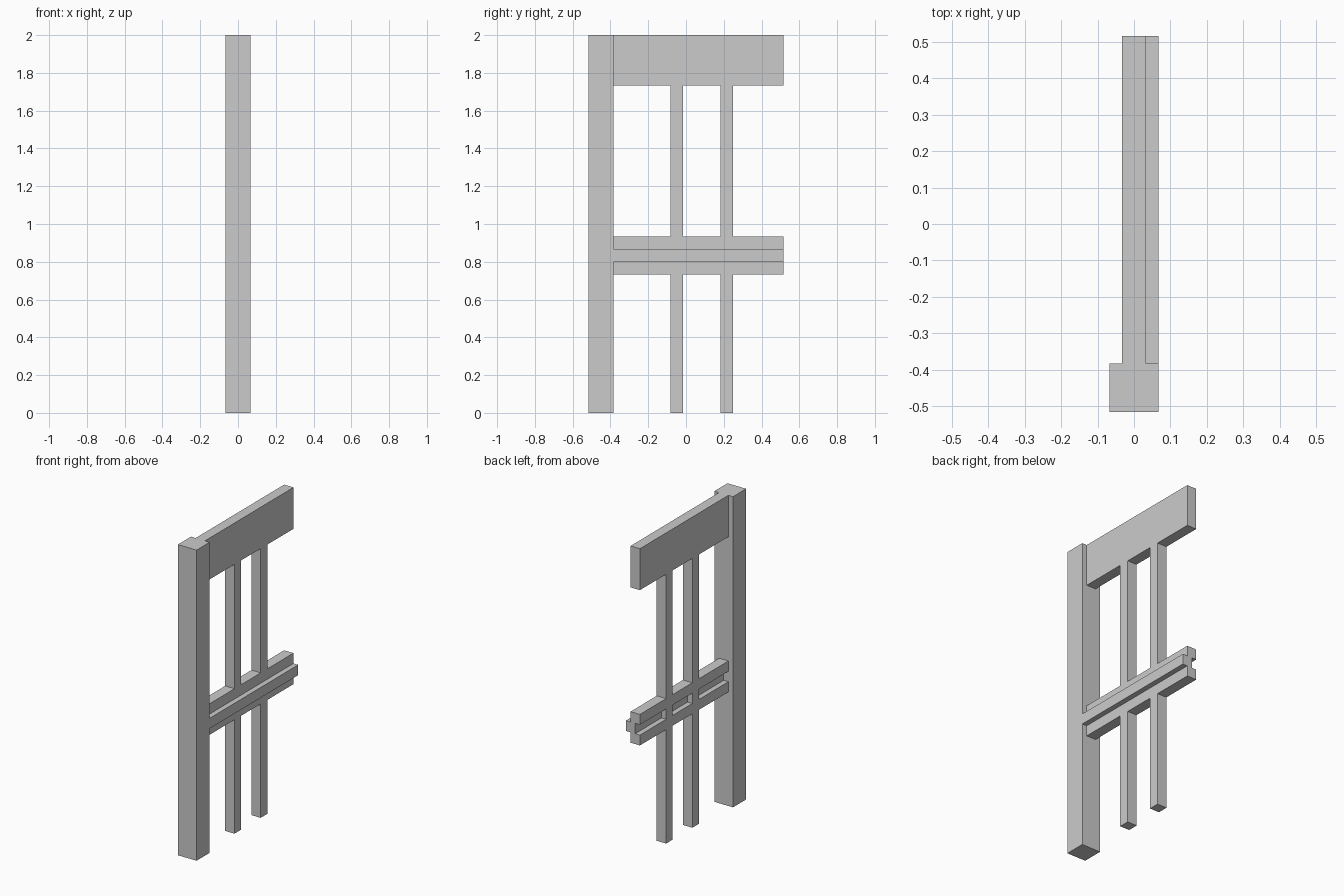
import bpy, bmesh

if "Cube" in bpy.data.objects:
    bpy.data.objects.remove(bpy.data.objects["Cube"])

U = 1 / 30  # module: every dimension is a multiple of this

grey = bpy.data.materials.new("plain grey")
grey.diffuse_color = (0.6, 0.6, 0.6, 1)
grey.use_nodes = True
grey.node_tree.nodes["Principled BSDF"].inputs["Base Color"].default_value = grey.diffuse_color


def prism(name, profile, y0, y1):
    """Extrude an x/z outline along y."""
    bm = bmesh.new()
    face = bm.faces.new([bm.verts.new((x, y0, z)) for x, z in profile])
    ext = bmesh.ops.extrude_face_region(bm, geom=[face])
    verts = [g for g in ext["geom"] if isinstance(g, bmesh.types.BMVert)]
    bmesh.ops.translate(bm, verts=verts, vec=(0, y1 - y0, 0))
    bmesh.ops.recalc_face_normals(bm, faces=bm.faces)
    mesh = bpy.data.meshes.new(name)
    bm.to_mesh(mesh)
    bm.free()
    mesh.materials.append(grey)
    obj = bpy.data.objects.new(name, mesh)
    bpy.context.collection.objects.link(obj)
    return obj


def box(name, x0, x1, y0, y1, z0, z1):
    return prism(name, [(x0, z0), (x1, z0), (x1, z1), (x0, z1)], y0, y1)


END = 15.5 * U      # half of the total length
INNER = -11.5 * U   # inner side of the post

# Full-height post and wide top beam
box("post", -2 * U, 2 * U, -END, INNER, 0, 2)
box("top_beam", -U, U, INNER, END, 52 * U, 2)

# Middle rail: groove on the -x side, matching ridge on the +x side
rail = [(-U, 22), (U, 22), (U, 24), (2 * U, 24), (2 * U, 26), (U, 26),
        (U, 28), (-U, 28), (-U, 26), (0, 26), (0, 24), (-U, 24)]
prism("middle_rail", [(x, z * U) for x, z in rail], INNER, END)

# Two slim uprights, running through the groove of the rail
for i, y in enumerate((-2.5 * U, 5.5 * U), 1):
    box(f"lower_bar_{i}", -U, U, y, y + 2 * U, 0, 22 * U)
    box(f"groove_bar_{i}", -U, 0, y, y + 2 * U, 24 * U, 26 * U)
    box(f"upper_bar_{i}", -U, U, y, y + 2 * U, 28 * U, 52 * U)
